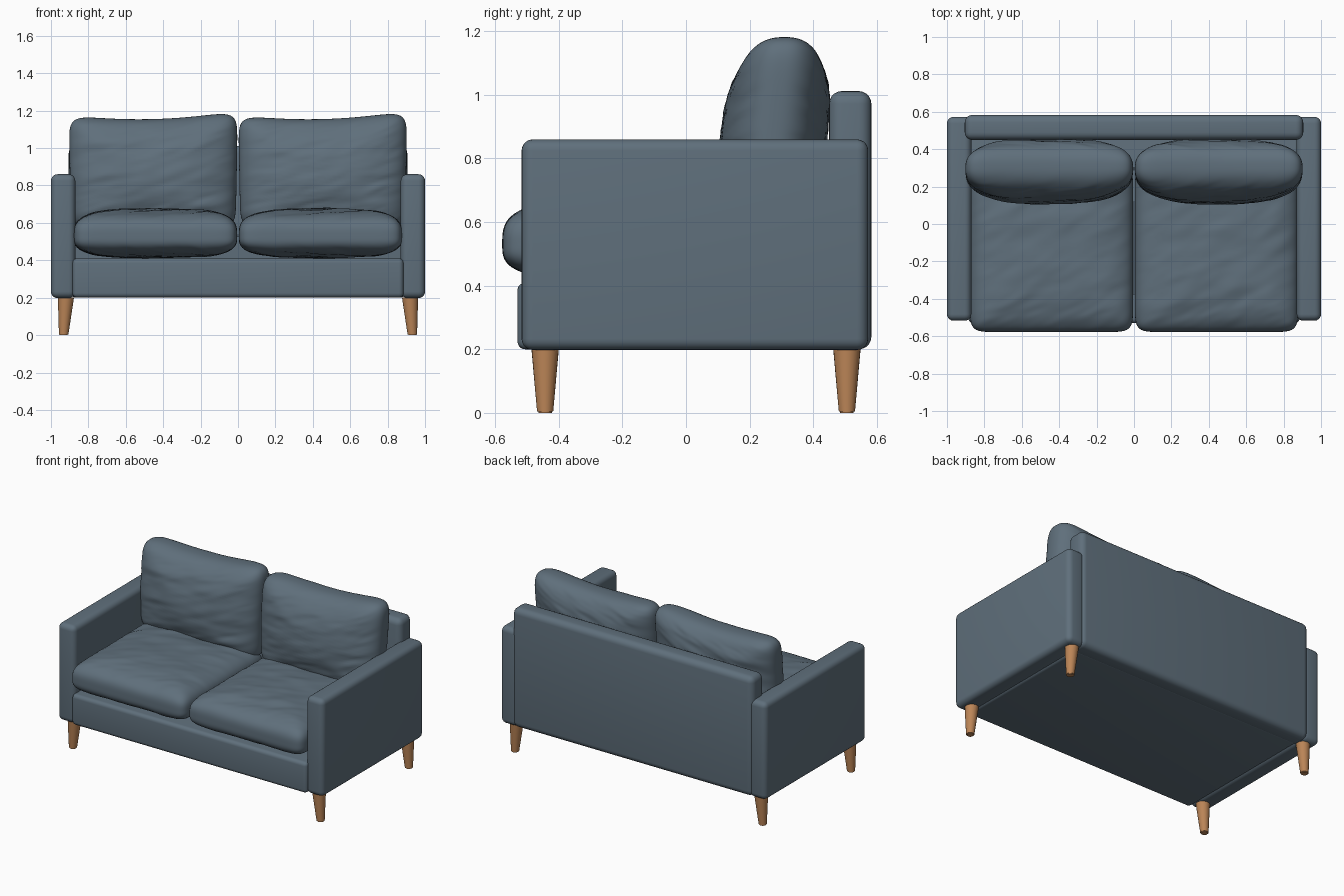
import bpy, bmesh
from mathutils import Vector, noise

old = bpy.data.objects.get("Cube")
if old:
    bpy.data.objects.remove(old)


def material(name, colour):
    m = bpy.data.materials.new(name)
    m.use_nodes = True
    m.diffuse_color = colour
    bsdf = m.node_tree.nodes["Principled BSDF"]
    bsdf.inputs["Base Color"].default_value = colour
    bsdf.inputs["Roughness"].default_value = 0.8
    return m


fabric = material("slate_blue_fabric", (0.115, 0.16, 0.2, 1))
wood = material("warm_wood", (0.5, 0.235, 0.095, 1))


def add_object(name, bm, mat):
    bmesh.ops.recalc_face_normals(bm, faces=bm.faces)
    mesh = bpy.data.meshes.new(name)
    bm.to_mesh(mesh)
    bm.free()
    mesh.materials.append(mat)
    obj = bpy.data.objects.new(name, mesh)
    bpy.context.collection.objects.link(obj)
    bpy.ops.object.select_all(action='DESELECT')
    obj.select_set(True)
    bpy.context.view_layer.objects.active = obj
    bpy.ops.object.shade_smooth_by_angle(angle=0.8)
    return obj


def padded_box(name, low, high, radius):
    """Upholstered panel: a box with rounded edges."""
    low, high = Vector(low), Vector(high)
    bm = bmesh.new()
    bmesh.ops.create_cube(bm, size=1)
    for v in bm.verts:
        v.co = (low + high) / 2 + v.co * (high - low)
    bmesh.ops.bevel(bm, geom=bm.edges[:], offset=radius, segments=5,
                    profile=0.5, affect='EDGES')
    return add_object(name, bm, fabric)


def cushion(name, shape):
    """Dense cube whose points are moved to a pillow by the shape function."""
    bm = bmesh.new()
    bmesh.ops.create_cube(bm, size=2)
    bmesh.ops.subdivide_edges(bm, edges=bm.edges[:], cuts=39, use_grid_fill=True)
    for v in bm.verts:
        v.co = shape(v.co)
    return add_object(name, bm, fabric)


def pillow(a, b, t, plan, puff):
    """Superellipsoid: squared outline in a and b, soft thickness in t."""
    r = (abs(a) ** plan + abs(b) ** plan) ** (1 / plan)
    s = (r ** puff + abs(t) ** puff) ** (-1 / puff)
    return a * s, b * s, t * s


def crease(a, b, seed):
    """Soft folds running diagonally across the cloth."""
    p = Vector((a * 1.2 + b * 1.5, b * 5 - a * 2.5, seed))
    return 0.008 * noise.noise(p) + 0.004 * noise.noise(p * 2.3)


# Frame: base, back and arms
padded_box("seat_base", (-0.885, -0.53, 0.2), (0.885, 0.5, 0.41), 0.025)
padded_box("back_panel", (-0.905, 0.45, 0.2), (0.905, 0.583, 1.012), 0.04)

for side, label in ((-1, "right"), (1, "left")):
    xs = sorted((side * 0.87, side * 1.0))
    padded_box(label + "_arm", (xs[0], -0.517, 0.198), (xs[1], 0.573, 0.86), 0.035)

    # Seat cushion, domed on top and round at the front
    def seat_shape(p):
        x, y, z = pillow(p.x, p.y, p.z, 14, 3.2)
        dome = 0.145 if z > 0 else 0.115
        return Vector((side * 0.441 + x * 0.437, -0.13 + y * 0.448,
                       0.53 + z * dome + z * crease(x, y, side * 4)))

    cushion(label + "_seat_cushion", seat_shape)

    # Back cushion, leaning back, with raised top corners
    def back_shape(p):
        x, z, y = pillow(p.x, p.z, p.y, 9, 2.5)
        top = max(z, 0)
        ears = 0.035 * top * x * x + 0.012 * top * x
        return Vector((side * 0.453 + x * (0.446 + 0.006 * z),
                       0.275 + y * 0.168 + 0.035 * top + y * crease(x, z, 9 + side),
                       0.86 + z * 0.295 + ears))

    cushion(label + "_back_cushion", back_shape)

    # Tapered wooden legs, splayed slightly outward
    for y, row in ((-0.443, "front"), (0.506, "back")):
        bm = bmesh.new()
        bmesh.ops.create_cone(bm, cap_ends=True, segments=24, radius1=0.025,
                              radius2=0.043, depth=0.2)
        for v in bm.verts:
            splay = 0.932 if v.co.z < 0 else 0.92
            v.co += Vector((side * splay, y, 0.105))
            v.co.z = max(v.co.z, 0)
        rim = [e for e in bm.edges if all(v.co.z < 0.01 for v in e.verts)]
        bmesh.ops.bevel(bm, geom=rim, offset=0.004, segments=2, affect='EDGES')
        bottom = min(v.co.z for v in bm.verts)
        for v in bm.verts:
            v.co.z -= bottom
        add_object(row + "_" + label + "_leg", bm, wood)
